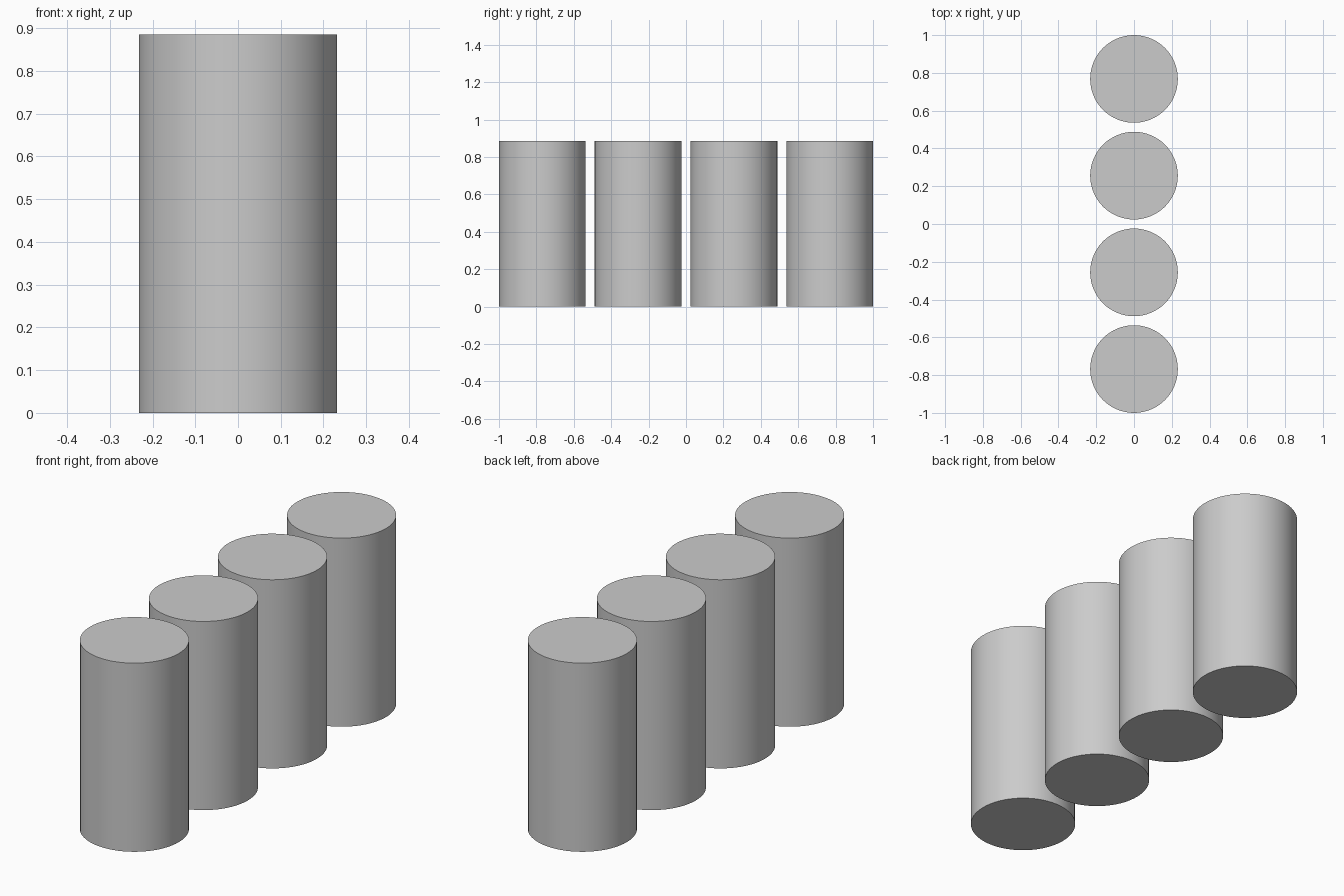
import bpy
import math

cube = bpy.data.objects.get("Cube")
if cube:
    bpy.data.objects.remove(cube, do_unlink=True)

RADIUS, HEIGHT, SPACING, COUNT = 0.232, 0.885, 0.512, 4

# Single plain grey finish
grey = bpy.data.materials.new("plain_grey")
grey.use_nodes = True
colour = (0.6, 0.6, 0.6, 1.0)
grey.diffuse_color = colour
grey.node_tree.nodes["Principled BSDF"].inputs["Base Color"].default_value = colour

# Row of identical upright cylinders, front to back
for i in range(COUNT):
    y = (i - (COUNT - 1) / 2) * SPACING
    bpy.ops.mesh.primitive_cylinder_add(
        vertices=64, radius=RADIUS, depth=HEIGHT, location=(0, y, HEIGHT / 2))
    cylinder = bpy.context.object
    cylinder.name = f"cylinder_{i + 1}"
    cylinder.data.materials.append(grey)
    bpy.ops.object.shade_smooth_by_angle(angle=math.radians(30))
